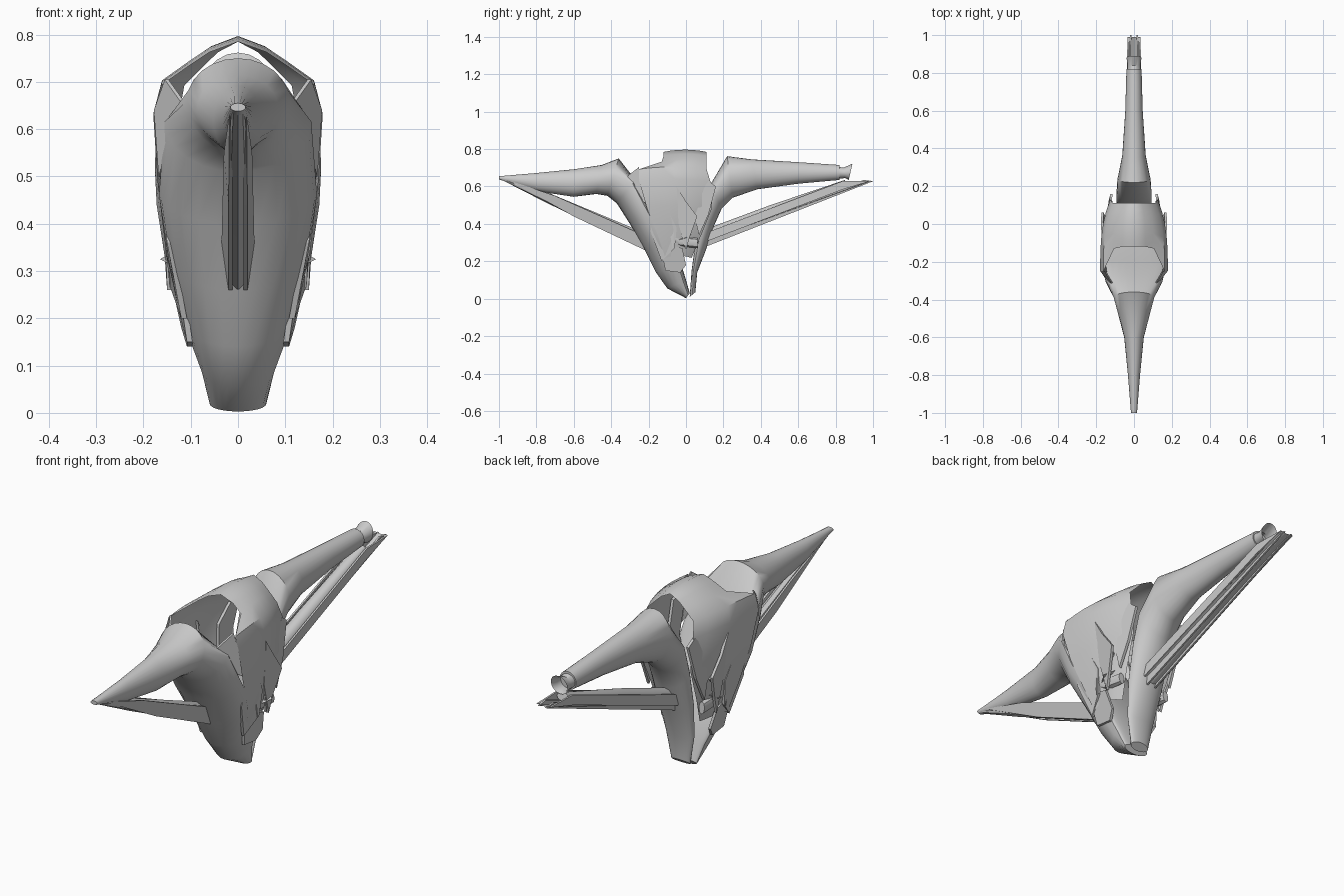
import bpy, bmesh, math
from mathutils import Vector


def finish(name, verts, faces, smooth=True, mirror=False):
    me = bpy.data.meshes.new(name)
    me.from_pydata(verts, [], faces)
    bm = bmesh.new()
    bm.from_mesh(me)
    bmesh.ops.remove_doubles(bm, verts=bm.verts, dist=0.0005)
    bmesh.ops.recalc_face_normals(bm, faces=bm.faces)
    bm.to_mesh(me)
    bm.free()
    ob = bpy.data.objects.new(name, me)
    bpy.context.collection.objects.link(ob)
    if mirror:
        ob.modifiers.new("mirror", 'MIRROR').use_clip = True
    if smooth:
        bpy.ops.object.select_all(action='DESELECT')
        ob.select_set(True)
        bpy.context.view_layer.objects.active = ob
        bpy.ops.object.shade_smooth_by_angle(angle=math.radians(35))
    return ob


def loft(name, rings, n=24, cap=(True, True), x=0, mirror=False):
    """Each ring: inner (y, z), outer (y, z), half width, position of widest point."""
    verts, faces = [], []
    for yi, zi, yo, zo, w, c in rings:
        a, b = Vector((yi, zi)), Vector((yo, zo))
        mid = a.lerp(b, 1 - c)
        for k in range(n):
            t = 2 * math.pi * k / n
            u = math.cos(t)
            p = mid.lerp(a if u > 0 else b, abs(u))
            verts.append((x + w * math.sin(t), p.x, p.y))
    for r in range(len(rings) - 1):
        for k in range(n):
            j = (k + 1) % n
            faces.append((r * n + k, r * n + j, (r + 1) * n + j, (r + 1) * n + k))
    if cap[0]:
        faces.append(tuple(range(n)))
    if cap[1]:
        faces.append(tuple(range((len(rings) - 1) * n, len(rings) * n)))
    return finish(name, verts, faces, True, mirror)


def plate(name, pts, thick=0.008):
    """Flat mirrored plate from (x, y, z) outline points."""
    n = len(pts)
    verts = list(pts) + [(p[0] - thick, p[1], p[2]) for p in pts]
    faces = [tuple(range(n)), tuple(range(n, 2 * n))]
    faces += [(i, (i + 1) % n, n + (i + 1) % n, n + i) for i in range(n)]
    return finish(name, verts, faces, False, True)


# front nose bending down into the front hull
loft("front_hull", [
    (-1.0, .655, -1.0, .638, .016, .5),
    (-.8, .672, -.8, .575, .032, .5),
    (-.6, .692, -.6, .545, .052, .5),
    (-.45, .715, -.48, .56, .087, .5),
    (-.36, .75, -.42, .55, .108, .55),
    (-.27, .635, -.37, .51, .155, .85),
    (-.19, .47, -.30, .40, .167, .88),
    (-.10, .32, -.22, .26, .145, .88),
    (-.03, .20, -.16, .14, .115, .88),
    (0, .10, -.10, .055, .078, .85),
    (.02, .03, 0, .003, .060, .6)])

# tail boom bending down into the rear hull
loft("rear_hull", [
    (.82, .715, .82, .635, .040, .5),
    (.6, .73, .6, .615, .046, .5),
    (.35, .745, .38, .585, .062, .5),
    (.22, .762, .25, .54, .088, .5),
    (.13, .61, .19, .48, .094, .75),
    (.09, .48, .15, .39, .092, .75),
    (.05, .30, .11, .27, .085, .75),
    (.03, .15, .06, .14, .068, .7),
    (.02, .01, .05, .035, .045, .5)])

# open nozzle on the tail
loft("tail_nozzle", [
    (.80, .71, .80, .64, .036, .5),
    (.84, .70, .85, .645, .034, .5),
    (.89, .722, .87, .635, .040, .5)], cap=(False, False))

# domed crown and flanks: columns of (x, z, front y, back y)
cols = [(0, .797, -.12, .11), (.06, .775, -.12, .11), (.105, .745, -.13, .11),
        (.162, .705, -.25, .11), (.179, .64, -.25, .13), (.170, .5, -.21, .14),
        (.152, .35, -.15, .08), (.125, .23, -.11, .03)]
verts, faces, m = [], [], 7
for x, z, yf, yb in cols:
    for i in range(m):
        t = i / (m - 1)
        verts.append((x * (1 - .3 * t ** 3), yf + (yb - yf) * t, z - .012 * (2 * t - 1) ** 2))
for c in range(len(cols) - 1):
    for i in range(m - 1):
        a = c * m + i
        faces.append((a, a + 1, a + m + 1, a + m))
finish("crown_shell", verts, faces, True, True)

# cheeks closing the gap between front hull and flanks
plate("flank_cheek", [(.155, -.25, .705), (.178, -.25, .64), (.168, -.2, .5),
                      (.15, -.29, .56), (.105, -.34, .635)])

# tapered braces below nose and tail
loft("front_brace", [
    (-.99, .648, -.99, .638, .014, .5),
    (-.75, .572, -.75, .515, .02, .5),
    (-.24, .36, -.22, .26, .025, .5)], 8)
loft("rear_brace", [
    (.10, .37, .12, .29, .035, .5),
    (.45, .50, .46, .43, .033, .5),
    (.85, .635, .86, .60, .028, .5)], 12)

# thin blades running along both braces
plate("front_brace_blade", [(.018, -.95, .635), (.03, -.7, .55), (.035, -.25, .35),
                            (.02, -.22, .26), (.02, -.6, .44)])
plate("rear_brace_blade_upper", [(.045, .10, .35), (.038, .84, .63), (.034, .99, .63),
                                 (.038, .84, .585), (.045, .12, .31)])
plate("rear_brace_blade_lower", [(.03, .11, .31), (.024, .95, .635), (.022, 1.0, .628),
                                 (.025, .11, .28)])
plate("rear_brace_blade_flat", [(.036, .12, .315), (.034, .99, .632), (0.008, .99, .628),
                                (0.008, .12, .305)])

# jagged armour plates layered on the flanks
plate("flank_plate_front", [(.176, -.24, .64), (.17, -.14, .62), (.165, -.10, .48),
                            (.155, -.05, .38), (.145, -.06, .27), (.12, -.13, .2),
                            (.15, -.19, .36), (.162, -.17, .46)], .012)
plate("flank_plate_middle", [(.172, -.05, .60), (.176, 0, .52), (.172, .06, .44),
                             (.155, .02, .33), (.15, 0, .26), (.155, -.04, .4)], .012)
plate("flank_plate_rear", [(.13, .12, .63), (.125, .16, .6), (.135, .12, .45),
                           (.14, .07, .34), (.14, .05, .42), (.145, .06, .55)], .012)
plate("lower_flank_plate", [(.13, -.14, .3), (.14, -.02, .27), (.12, .0, .18),
                            (.108, -.03, .14), (.108, -.11, .15)], .012)

# pointed fins and spikes standing off the flanks
plate("upper_fin", [(.125, -.02, .48), (.17, .0, .485), (.145, .04, .42),
                    (.13, .01, .38)], .015)
plate("lower_fin", [(.115, -.09, .30), (.165, .0, .325), (.13, .03, .345),
                    (.12, -.03, .32)], .015)
for i, y in enumerate((-.08, -.02)):
    plate("hanging_spike_%d" % (i + 1), [(.15, y - .02, .42), (.155, y + .02, .42),
                                         (.145, y + .01, .265)], .012)

# side pods
loft("side_pod", [(-.11, .39, -.11, .32, .025, .5), (-.04, .335, -.03, .28, .024, .5),
                  (.06, .325, .065, .27, .014, .5)], 8, x=.12, mirror=True)
